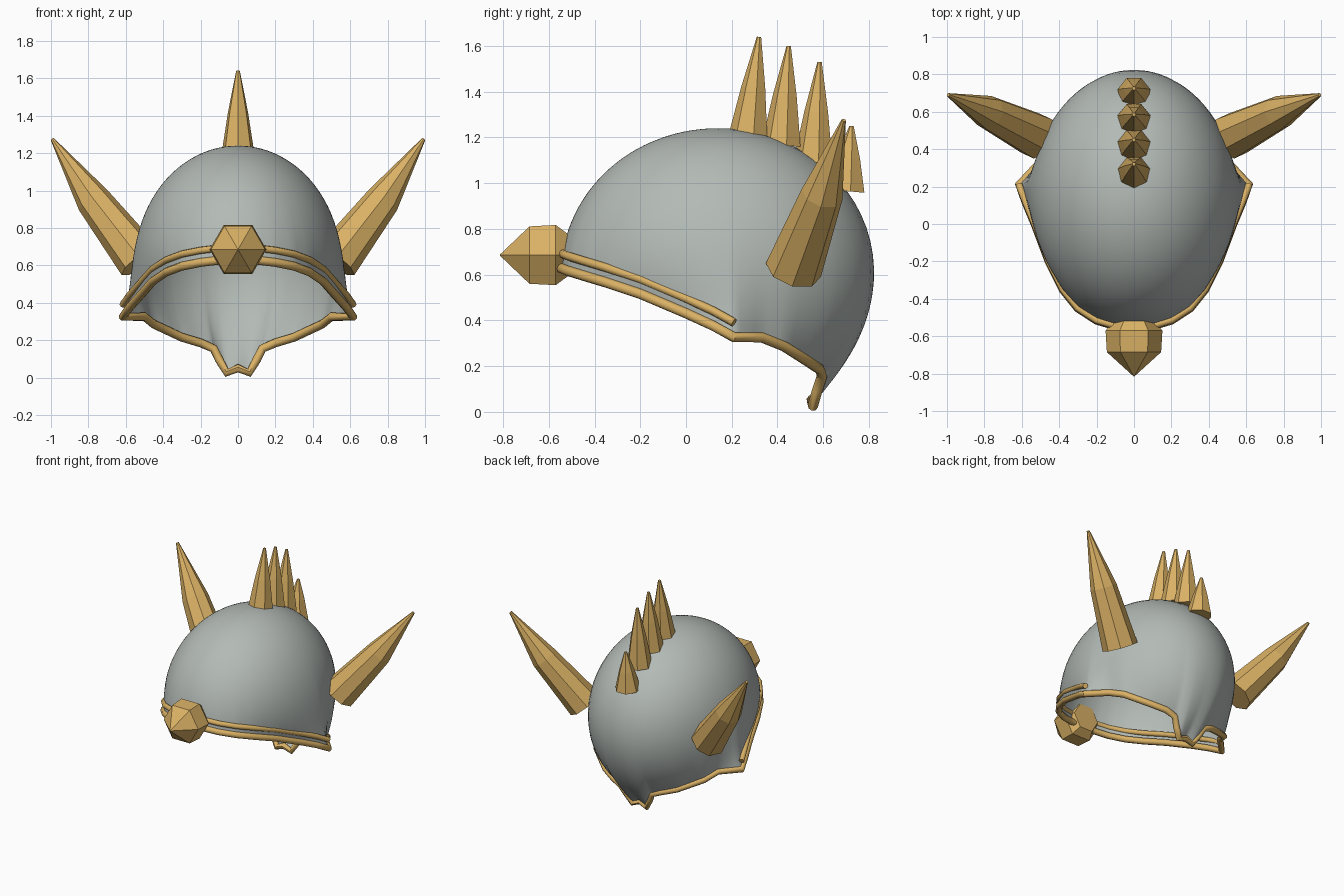
import bpy, bmesh, math
from mathutils import Vector

if "Cube" in bpy.data.objects:
    bpy.data.objects.remove(bpy.data.objects["Cube"])


def material(name, rgb):
    m = bpy.data.materials.new(name)
    m.diffuse_color = (*rgb, 1)
    m.use_nodes = True
    m.node_tree.nodes["Principled BSDF"].inputs["Base Color"].default_value = m.diffuse_color
    return m


STEEL = material("steel grey", (0.45, 0.49, 0.465))
GOLD = material("gold", (0.70, 0.44, 0.13))


def finish(name, bm, mat):
    bmesh.ops.recalc_face_normals(bm, faces=bm.faces)
    me = bpy.data.meshes.new(name)
    bm.to_mesh(me)
    bm.free()
    me.materials.append(mat)
    ob = bpy.data.objects.new(name, me)
    bpy.context.collection.objects.link(ob)
    return ob


def activate(ob):
    bpy.ops.object.select_all(action='DESELECT')
    ob.select_set(True)
    bpy.context.view_layer.objects.active = ob


def spike(name, rings, sides, turn=0.0):
    """Faceted solid through (centre, radius) rings along one bent axis."""
    axis = (Vector(rings[-1][0]) - Vector(rings[0][0])).normalized()
    ref = Vector((0, 0, 1)) if abs(axis.z) < 0.9 else Vector((0, -1, 0))
    u = (ref - axis * ref.dot(axis)).normalized()
    v = axis.cross(u)
    bm = bmesh.new()
    loops = []
    for c, r in rings:
        loops.append([bm.verts.new(Vector(c) + r * (u * math.cos(a) + v * math.sin(a)))
                      for a in (turn + math.tau * i / sides for i in range(sides))])
    for lo, hi in zip(loops, loops[1:]):
        for i in range(sides):
            j = (i + 1) % sides
            bm.faces.new((lo[i], lo[j], hi[j], hi[i]))
    bm.faces.new(loops[0])
    bm.faces.new(loops[-1])
    return finish(name, bm, GOLD)


def tube(name, pts, radius, cyclic=False):
    cu = bpy.data.curves.new(name, 'CURVE')
    cu.dimensions = '3D'
    cu.bevel_depth = radius
    cu.bevel_resolution = 2
    cu.use_fill_caps = True
    sp = cu.splines.new('POLY')
    sp.points.add(len(pts) - 1)
    for p, co in zip(sp.points, pts):
        p.co = (*co, 1)
    sp.use_cyclic_u = cyclic
    ob = bpy.data.objects.new(name, cu)
    bpy.context.collection.objects.link(ob)
    cu.materials.append(GOLD)
    activate(ob)
    bpy.ops.object.convert(target='MESH')
    bpy.ops.object.shade_smooth_by_angle(angle=math.radians(50))


def mirrored(half):
    """Close a half path that starts and may end on x = 0."""
    return half + [Vector((-p.x, p.y, p.z)) for p in reversed(half) if p.x > 1e-4]


# Rim path, front centre to back centre: brow, flared corner, neck guard, tail
brow = [Vector(p) for p in (
    (0, -0.55, 0.63), (0.1, -0.545, 0.627), (0.2, -0.515, 0.615), (0.3, -0.45, 0.595),
    (0.38, -0.35, 0.565), (0.455, -0.2, 0.515), (0.53, 0, 0.43), (0.58, 0.12, 0.375),
    (0.615, 0.21, 0.325))]
neck = [Vector(p) for p in (
    (0.5, 0.33, 0.325), (0.45, 0.43, 0.285), (0.3, 0.54, 0.215), (0.2, 0.585, 0.185),
    (0.13, 0.595, 0.155), (0.1, 0.575, 0.095), (0.06, 0.555, 0.025), (0, 0.55, 0.05))]
rim = brow + neck

# Dome: meridians of an ellipsoid, drawn out to meet the rim
AX, AY, AZ, CY, CZ = 0.545, 0.68, 0.62, 0.14, 0.62


def on_dome(phi, lat):
    return Vector((AX * math.sin(lat) * math.sin(phi),
                   CY + AY * math.sin(lat) * math.cos(phi), CZ + AZ * math.cos(lat)))


fine = []
for a, b in zip(rim, rim[1:]):
    fine += [a.lerp(b, t / 4) for t in range(4)]
fine.append(rim[-1])
edge = mirrored(fine)
ROWS = 28
bm = bmesh.new()
pole = bm.verts.new(on_dome(0, 0))
cols = []
for r in edge:
    phi = math.atan2(r.x / AX, (r.y - CY) / AY)
    low = math.acos(max(-1, min(1, (r.z - CZ) / AZ)))
    shift = r - on_dome(phi, low)
    cols.append([bm.verts.new(on_dome(phi, low * k / ROWS) + shift * (k / ROWS) ** 7)
                 for k in range(1, ROWS + 1)])
for i, c in enumerate(cols):
    d = cols[(i + 1) % len(cols)]
    bm.faces.new((pole, c[0], d[0]))
    for k in range(ROWS - 1):
        bm.faces.new((c[k], c[k + 1], d[k + 1], d[k]))
dome = finish("helmet_dome", bm, STEEL)
activate(dome)
bpy.ops.object.shade_smooth_by_angle(angle=math.radians(60))

# Gold trim: full rim and the second brow band above it
tube("rim_trim", mirrored(rim), 0.023, True)
band = [p + Vector((0, 0, 0.065)) for p in brow]
left = [Vector((-p.x, p.y, p.z)) for p in reversed(band[1:])]
tube("brow_band", left + band, 0.019)

# Six-sided brow gem
spike("brow_gem", [((0, -0.515, 0.685), 0.105), ((0, -0.57, 0.685), 0.152),
                   ((0, -0.685, 0.685), 0.145), ((0, -0.815, 0.685), 0.002)], 6, math.pi / 6)

# Crest spikes along the crown: base y, base z, tip y, tip z
for n, (by, bz, ty, tz) in enumerate(((0.275, 1.2, 0.32, 1.64), (0.42, 1.165, 0.45, 1.6),
                                      (0.56, 1.09, 0.585, 1.53), (0.7, 0.965, 0.725, 1.25))):
    b, t = Vector((0, by, bz)), Vector((0, ty, tz))
    spike(f"crest_spike_{n + 1}", [(b, 0.09), (b.lerp(t, 0.5), 0.055), (t, 0.01)], 7)

# Side horns
for s, side in ((1, "right"), (-1, "left")):
    spike(f"{side}_horn", [((s * 0.52, 0.47, 0.62), 0.125), ((s * 0.775, 0.595, 0.95), 0.093),
                           ((s * 0.993, 0.69, 1.275), 0.01)], 8, math.pi / 8)
